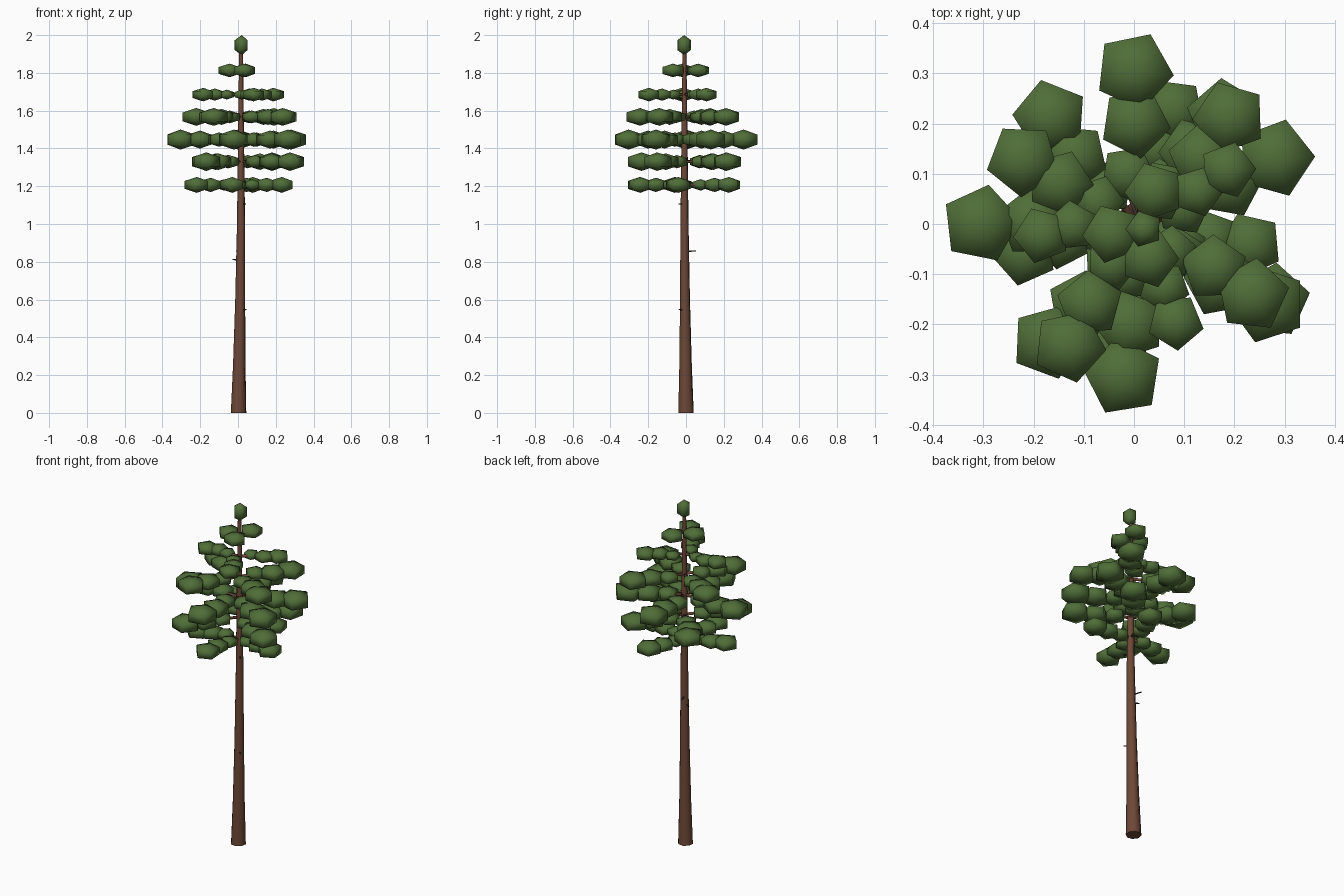
import bpy, bmesh, math, random
from mathutils import Vector, Matrix

if "Cube" in bpy.data.objects:
    bpy.data.objects.remove(bpy.data.objects["Cube"])

random.seed(4)

def material(name, rgb):
    m = bpy.data.materials.new(name)
    m.diffuse_color = (*rgb, 1)
    m.use_nodes = True
    m.node_tree.nodes["Principled BSDF"].inputs["Base Color"].default_value = m.diffuse_color
    return m

BARK = material("red_brown_bark", (0.155, 0.065, 0.038))
DEAD = material("dark_dead_wood", (0.05, 0.03, 0.022))
LEAF = material("needle_green", (0.08, 0.155, 0.04))

def finish(name, bm, mat):
    bmesh.ops.recalc_face_normals(bm, faces=bm.faces)
    me = bpy.data.meshes.new(name)
    bm.to_mesh(me)
    bm.free()
    me.materials.append(mat)
    me.shade_smooth()
    ob = bpy.data.objects.new(name, me)
    bpy.context.collection.objects.link(ob)
    return ob

def tube(bm, path, sides):
    """Closed tapered tube through (point, radius) pairs."""
    axis = (path[-1][0] - path[0][0]).normalized()
    rot = axis.to_track_quat('Z', 'Y')
    rings = []
    for p, r in path:
        rings.append([bm.verts.new(p + rot @ Vector((r * math.cos(math.tau * i / sides),
                      r * math.sin(math.tau * i / sides), 0))) for i in range(sides)])
    for a, b in zip(rings, rings[1:]):
        for i in range(sides):
            j = (i + 1) % sides
            bm.faces.new((a[i], a[j], b[j], b[i]))
    bm.faces.new(rings[0][::-1])
    bm.faces.new(rings[-1])

def clump(bm, centre, radius, half_height, turn):
    """Five-sided, three-ring squashed ball of needles."""
    mat = (Matrix.Translation(centre) @ Matrix.Rotation(turn, 4, 'Z')
           @ Matrix.Diagonal((radius, radius, half_height, 1)))
    bmesh.ops.create_uvsphere(bm, u_segments=5, v_segments=3, radius=1, matrix=mat)

def trunk_centre(z):
    return Vector((0.003 + 0.013 * min(1, z / 0.9), -0.008 * min(1, z / 0.9), z))

# Trunk: flared base, slight lean
bm = bmesh.new()
profile = [(0, .042), (.25, .034), (.6, .027), (1.0, .022), (1.5, .016), (1.93, .01)]
tube(bm, [(trunk_centre(z), r) for z, r in profile], 8)
trunk = finish("trunk", bm, BARK)
bpy.context.view_layer.objects.active = trunk
trunk.select_set(True)
bpy.ops.object.shade_smooth_by_angle(angle=math.radians(50))

# Dead twig stubs on the bare trunk: height, direction, reach
bm = bmesh.new()
for z, deg, reach in [(.81, 155, .047), (.855, 112, .064), (.545, -45, .045), (1.105, -50, .04)]:
    d = Vector((math.cos(math.radians(deg)), math.sin(math.radians(deg)), .04))
    c = trunk_centre(z)
    tube(bm, [(c, .005), (c + d * reach, .003)], 5)
finish("dead_twigs", bm, DEAD)

# Whorls: height, end clump radius, half height, [(direction, end clump distance)]
whorls = [
    (1.207, .076, .042, [(-10, .235), (71, .24), (195, .225), (263, .245)]),
    (1.330, .088, .049, [(50, .28), (128, .27), (234, .29), (331, .315)]),
    (1.447, .092, .053, [(25, .31), (90, .305), (180, .305), (266, .305), (329, .31)]),
    (1.567, .086, .047, [(48, .285), (150, .255), (242, .275), (329, .275)]),
    (1.685, .066, .036, [(30, .215), (187, .185), (293, .212)]),
    (1.813, .069, .036, [(58, .076), (204, .048), (294, .075)]),
]
# Each branch carries needle clumps that grow outward
steps = [(.33, .72), (.66, .9), (1.0, 1.0)]
wood = bmesh.new()
for n, (z, rad, hh, branches) in enumerate(whorls, 1):
    bm = bmesh.new()
    c = trunk_centre(z)
    for deg, reach in branches:
        a = math.radians(deg)
        d = Vector((math.cos(a), math.sin(a), 0))
        hub = Vector((0, 0, z))
        tube(wood, [(c, .009), (hub + d * reach, .004)], 5)
        for t, s in (steps if reach > .1 else steps[-1:]):
            side = Vector((-d.y, d.x, 0)) * random.uniform(-.012, .012) * (t < 1)
            clump(bm, hub + d * reach * t + side, rad * s, hh * s,
                  a + math.pi + random.uniform(-.25, .25))
    finish(f"needle_layer_{n}", bm, LEAF)
finish("branches", wood, BARK)

# Top tuft
bm = bmesh.new()
clump(bm, Vector((.02, -.01, 1.947)), .043, .053, .3)
finish("top_tuft", bm, LEAF)
